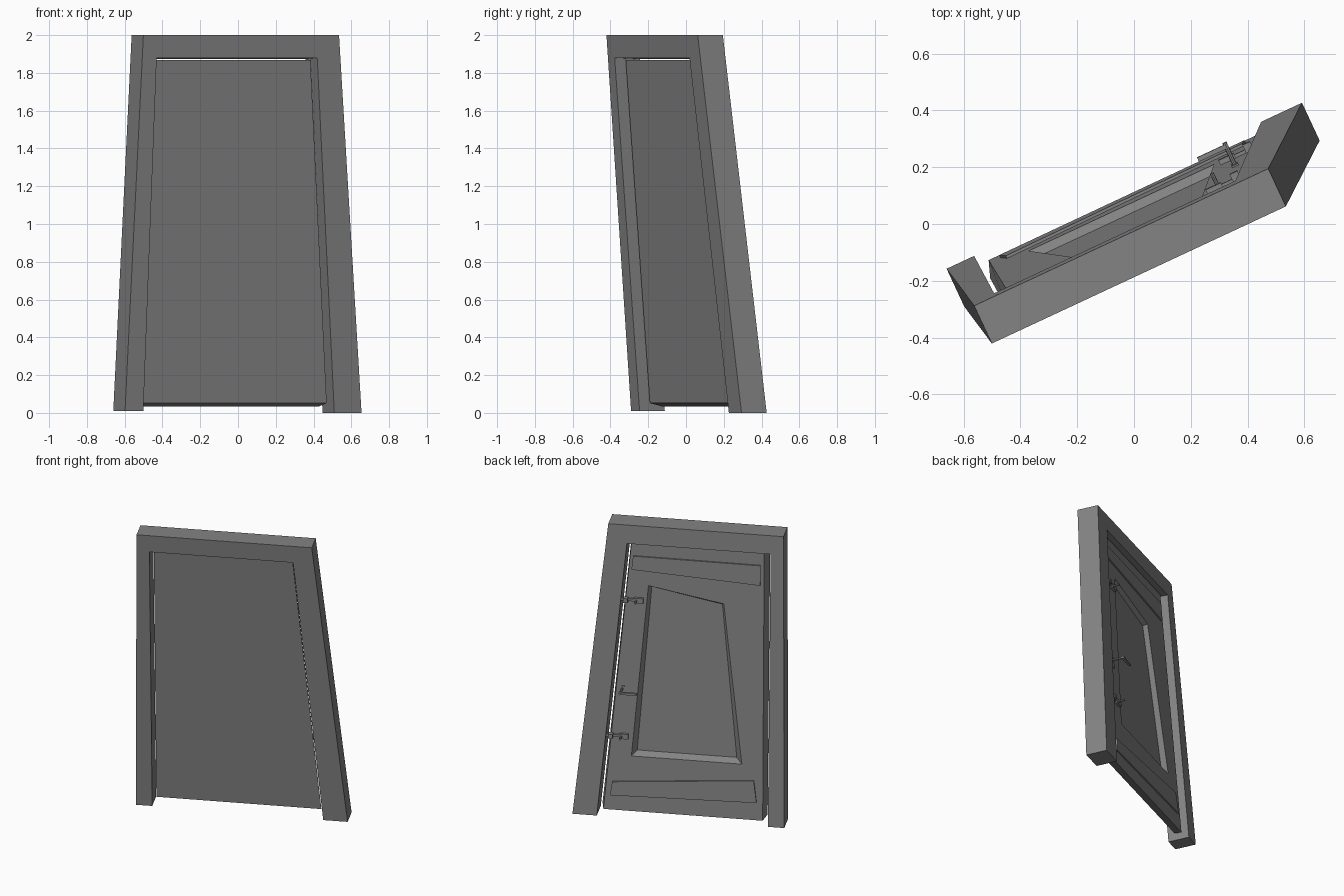
import bpy, bmesh, math
from mathutils import Vector, Matrix

cube = bpy.data.objects.get("Cube")
if cube:
    bpy.data.objects.remove(cube)

GREY = (0.23, 0.23, 0.23, 1)
mat = bpy.data.materials.new("plain_grey")
mat.use_nodes = True
mat.diffuse_color = GREY
mat.node_tree.nodes["Principled BSDF"].inputs["Base Color"].default_value = GREY

TURN = Matrix.Rotation(math.radians(25), 3, 'Z')
LEAN = 0.08   # forward lean per unit of height


def place(u, v, z):
    """Wall coordinates (along, depth, height) to world."""
    return TURN @ Vector((u, v - LEAN * z, z))


def finish(name, bm):
    bmesh.ops.recalc_face_normals(bm, faces=bm.faces)
    mesh = bpy.data.meshes.new(name)
    bm.to_mesh(mesh)
    bm.free()
    mesh.materials.append(mat)
    obj = bpy.data.objects.new(name, mesh)
    bpy.context.collection.objects.link(obj)
    return obj


def loft(name, loops):
    """Bridge outlines given as (depth, [(along, height), ...]) and cap both ends."""
    bm = bmesh.new()
    rings = [[bm.verts.new(place(u, v, z)) for u, z in pts] for v, pts in loops]
    for a, b in zip(rings, rings[1:]):
        for i in range(len(a)):
            j = (i + 1) % len(a)
            bm.faces.new((a[i], a[j], b[j], b[i]))
    bm.faces.new(rings[0])
    bm.faces.new(rings[-1])
    return finish(name, bm)


def box(name, u, v, z):
    pts = [(u[0], z[0]), (u[0], z[1]), (u[1], z[1]), (u[1], z[0])]
    return loft(name, [(v[0], pts), (v[1], pts)])


def rod(name, u, z, v0, v1, r, sides=8):
    """Round bar pointing out of the door."""
    pts = [(u + r * math.cos(math.tau * i / sides), z + r * math.sin(math.tau * i / sides))
           for i in range(sides)]
    return loft(name, [(v0, pts), (v1, pts)])


# Crooked frame: two legs and a lintel in one outline
def frame_outline(head):
    return [(0.717, 0), (0.511, 2), (-0.632, 2), (-0.665, 0.01),
            (-0.558, 0.01), (-0.55, head), (0.388, head), (0.558, 0)]


loft("door_frame", [(-0.01, frame_outline(1.88)), (0.137, frame_outline(1.873))])

# Door leaf with tapered edges and a bevelled recess in the back
front = [(0.537, 0.053), (0.374, 1.869), (-0.531, 1.869), (-0.540, 0.053)]
back = [(0.521, 0.034), (0.364, 1.86), (-0.502, 1.86), (-0.518, 0.034)]
recess = [(0.344, 0.41), (0.249, 1.582), (-0.244, 1.495), (-0.377, 0.41)]
recess_floor = [(0.311, 0.44), (0.232, 1.565), (-0.23, 1.48), (-0.338, 0.44)]
DOOR_BACK = 0.104
loft("door_leaf", [(0.045, front), (DOOR_BACK, back), (DOOR_BACK, recess),
                   (DOOR_BACK - 0.03, recess_floor)])

# Slanted raised panels above and below the recess
panels = {
    "upper_panel": [(0.36, 1.687), (0.35, 1.78), (-0.481, 1.778), (-0.481, 1.642)],
    "lower_panel": [(0.478, 0.135), (0.465, 0.228), (-0.457, 0.306), (-0.477, 0.156)],
}
for name, pts in panels.items():
    loft(name, [(DOOR_BACK - 0.005, pts), (DOOR_BACK + 0.01, pts)])

# Hinges bridging the gap between leaf and frame
for name, z in (("upper_hinge", 1.48), ("lower_hinge", 0.545)):
    edge = 0.558 - 0.0905 * z
    box(name + "_strap", (edge - 0.1, edge + 0.01), (0.098, 0.116), (z - 0.008, z + 0.008))
    box(name + "_plate", (edge - 0.145, edge - 0.085), (0.1, 0.122), (z - 0.017, z + 0.017))
    box(name + "_knuckle", (edge - 0.045, edge - 0.015), (0.1, 0.135), (z - 0.015, z + 0.015))
    rod(name + "_pin", edge - 0.1, z, 0.1, 0.165, 0.007)

# Lever handle with a small lock plate
HZ = 0.867
box("lock_plate", (0.397, 0.423), (0.1, 0.11), (HZ - 0.06, HZ + 0.02))
rod("handle_shaft", 0.41, HZ, 0.1, 0.195, 0.008)
box("handle_lever", (0.3, 0.418), (0.172, 0.188), (HZ - 0.007, HZ + 0.007))
